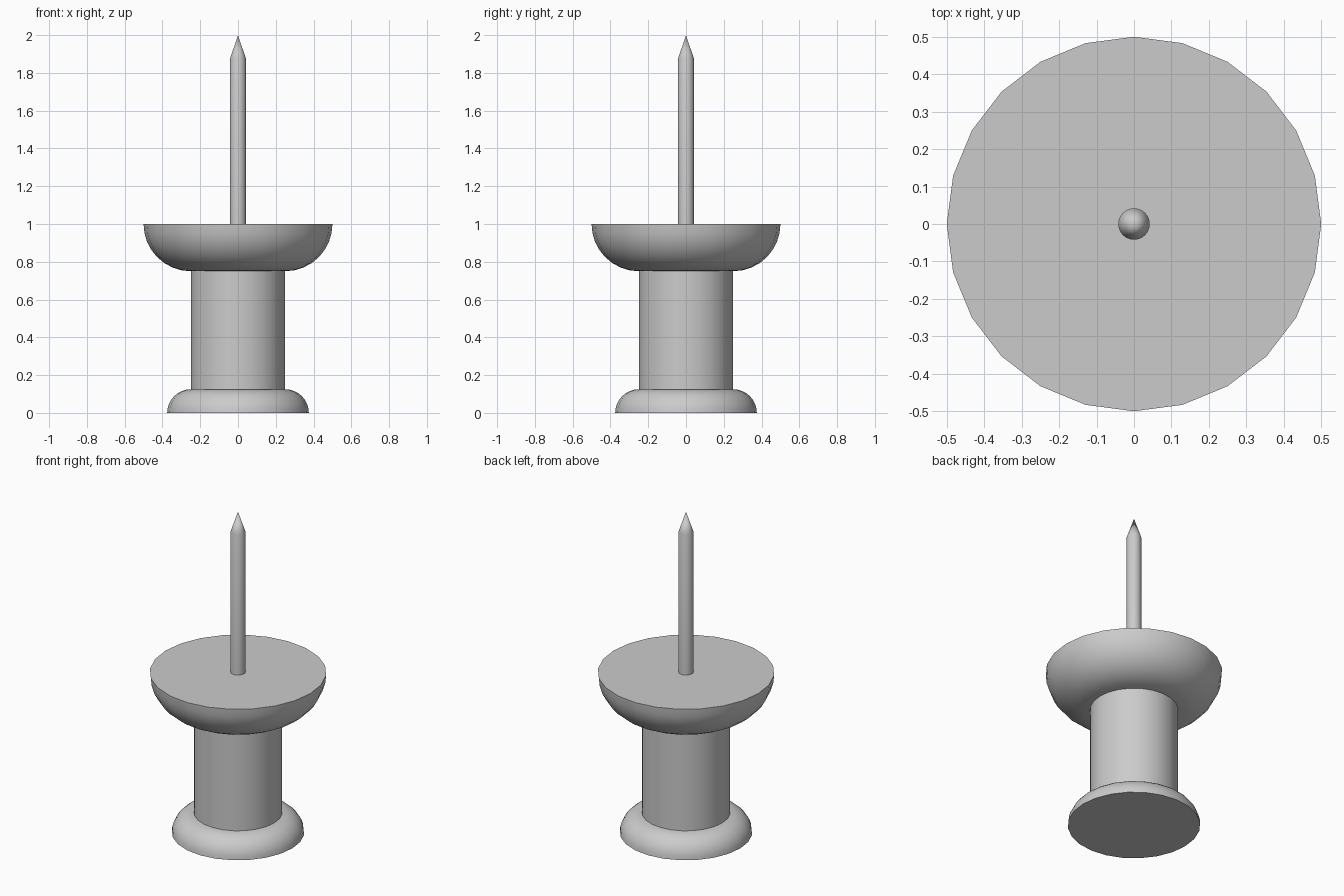
import bpy, bmesh
from math import sin, cos, pi, radians

if "Cube" in bpy.data.objects:
    bpy.data.objects.remove(bpy.data.objects["Cube"])


def arc(cx, cz, r, a0, a1, steps=8):
    """Points of a circular arc in the (radius, z) plane, angles in degrees."""
    return [(cx + r * cos(radians(a0 + (a1 - a0) * i / steps)),
             cz + r * sin(radians(a0 + (a1 - a0) * i / steps)))
            for i in range(steps + 1)]


def lathe(name, profile, sides=24):
    """Revolve a bottom-to-top (radius, z) profile; flat caps or a point at the ends."""
    bm = bmesh.new()
    rings = []
    for r, z in profile:
        n = 1 if r == 0 else sides
        rings.append([bm.verts.new((r * cos(2 * pi * i / sides),
                                    r * sin(2 * pi * i / sides), z)) for i in range(n)])
    for a, b in zip(rings, rings[1:]):
        for i in range(sides):
            j = (i + 1) % sides
            if len(b) == 1:
                bm.faces.new((a[i], a[j], b[0]))
            else:
                bm.faces.new((a[i], a[j], b[j], b[i]))
    bm.faces.new(rings[0][::-1])
    if len(rings[-1]) > 1:
        bm.faces.new(rings[-1])
    mesh = bpy.data.meshes.new(name)
    bm.to_mesh(mesh)
    bm.free()
    obj = bpy.data.objects.new(name, mesh)
    bpy.context.collection.objects.link(obj)
    bpy.ops.object.select_all(action='DESELECT')
    obj.select_set(True)
    bpy.context.view_layer.objects.active = obj
    bpy.ops.object.shade_smooth_by_angle(angle=radians(30))
    return obj


# Handle: rounded foot, straight grip and bowl-shaped collar in one profile
lathe("handle", arc(0.25, 0, 0.125, 0, 90) + arc(0.25, 1, 0.25, -90, 0))

# Needle: thin shaft with a conical tip
lathe("needle", [(0.042, 1.0), (0.042, 1.875), (0, 2.0)])
